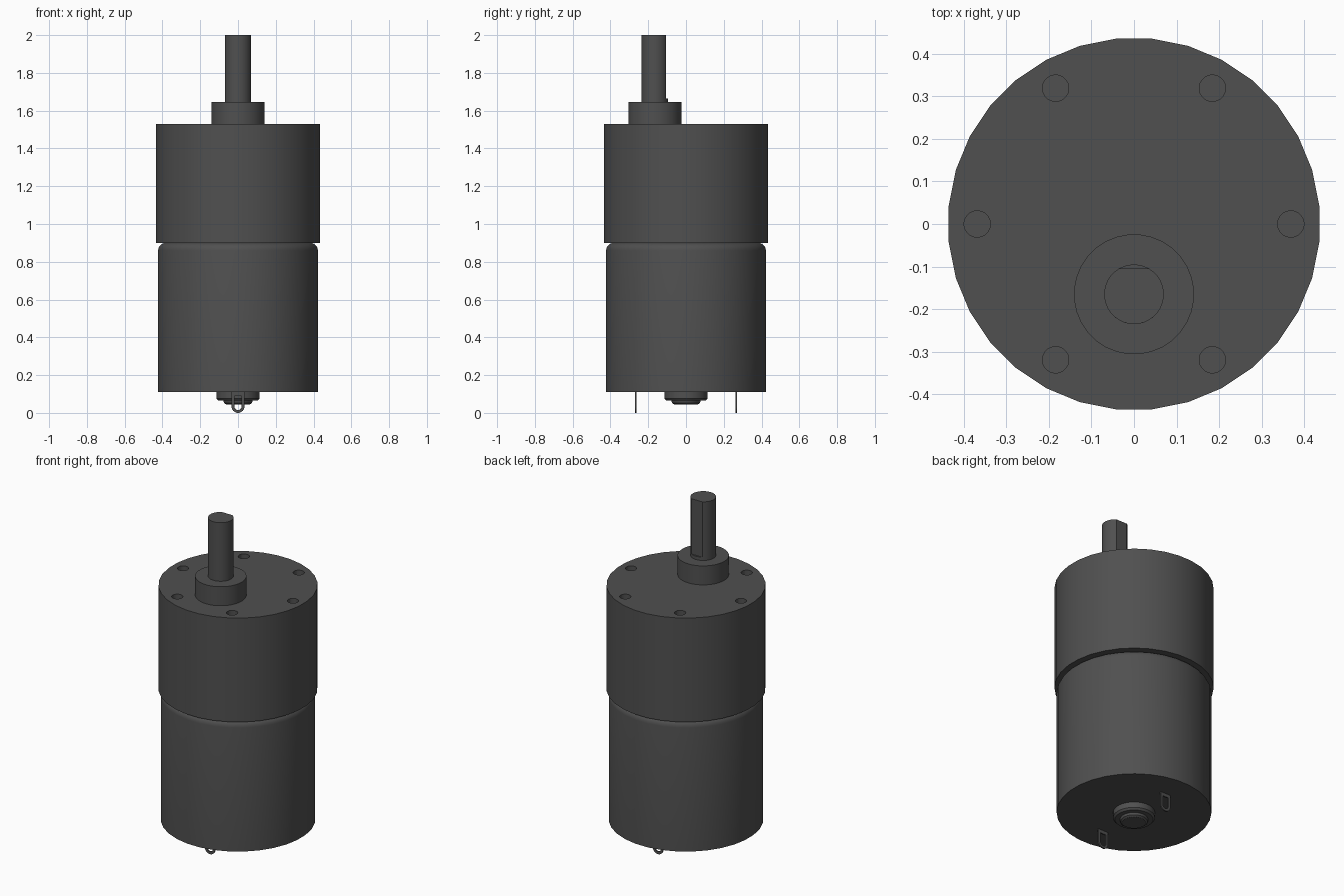
import bpy, bmesh, math

if "Cube" in bpy.data.objects:
    bpy.data.objects.remove(bpy.data.objects["Cube"])

SHAFT_Y = -0.165
metal = bpy.data.materials.new("dark_metal")
metal.diffuse_color = (0.08, 0.08, 0.08, 1)
metal.use_nodes = True
metal.node_tree.nodes["Principled BSDF"].inputs["Base Color"].default_value = metal.diffuse_color


def finish(name, bm, smooth=True):
    bmesh.ops.recalc_face_normals(bm, faces=bm.faces[:])
    me = bpy.data.meshes.new(name)
    bm.to_mesh(me)
    bm.free()
    me.materials.append(metal)
    ob = bpy.data.objects.new(name, me)
    bpy.context.collection.objects.link(ob)
    if smooth:
        shade(ob)
    return ob


def shade(ob):
    bpy.ops.object.select_all(action='DESELECT')
    ob.select_set(True)
    bpy.context.view_layer.objects.active = ob
    bpy.ops.object.shade_smooth_by_angle(angle=math.radians(35))


def circle(r, n, cx=0, cy=0):
    return [(cx + r * math.cos((i + 0.5) * math.tau / n),
             cy + r * math.sin((i + 0.5) * math.tau / n)) for i in range(n)]


def add_lathe(bm, profile, n=32, cx=0, cy=0):
    """Stack rings of (radius, z), joined by quads and capped at both ends."""
    rings = [[bm.verts.new((x, y, z)) for x, y in circle(r, n, cx, cy)]
             for r, z in profile]
    for a, b in zip(rings, rings[1:]):
        for i in range(n):
            j = (i + 1) % n
            bm.faces.new((a[i], a[j], b[j], b[i]))
    bm.faces.new(rings[0])
    bm.faces.new(rings[-1])


def lathe(name, profile, n=32, cx=0, cy=0):
    bm = bmesh.new()
    add_lathe(bm, profile, n, cx, cy)
    return finish(name, bm)


# Motor can with rounded upper shoulder
shoulder = [(0.385 + 0.04 * math.cos(a), 0.86 + 0.04 * math.sin(a))
            for a in (i * math.pi / 10 for i in range(6))]
lathe("motor_can", [(0.425, 0.11)] + shoulder)

# Rear bearing cap, stepped
lathe("rear_bearing", [(0.115, 0.115), (0.115, 0.076), (0.105, 0.065), (0.078, 0.065),
                       (0.074, 0.052), (0.064, 0.045)])

# Gearbox with six blind mounting holes
gearbox = lathe("gearbox", [(0.437, 0.90), (0.437, 1.53)])
bm = bmesh.new()
for k in range(6):
    a = k * math.pi / 3
    add_lathe(bm, [(0.031, 1.43), (0.031, 1.6)], 24,
              0.368 * math.cos(a), 0.368 * math.sin(a))
cutter = finish("hole_cutter", bm, smooth=False)
cutter.hide_render = True
mod = gearbox.modifiers.new("holes", 'BOOLEAN')
mod.operation = 'DIFFERENCE'
mod.solver = 'EXACT'
mod.object = cutter
bpy.context.view_layer.objects.active = gearbox
bpy.ops.object.modifier_apply(modifier=mod.name)
bpy.data.objects.remove(cutter)
shade(gearbox)

# Off-centre boss
lathe("shaft_boss", [(0.141, 1.525), (0.141, 1.645)], 32, 0, SHAFT_Y)

# Output shaft: round root, then a D-shaped section with a flat towards +y
lathe("shaft_root", [(0.07, 1.64), (0.07, 1.665)], 32, 0, SHAFT_Y)
bm = bmesh.new()
half = math.acos(0.06 / 0.07)
start, sweep = math.pi / 2 + half, math.tau - 2 * half
pts = [(0.07 * math.cos(start + sweep * i / 28), SHAFT_Y + 0.07 * math.sin(start + sweep * i / 28))
       for i in range(29)]
face = bm.faces.new([bm.verts.new((x, y, 1.66)) for x, y in pts])
ext = bmesh.ops.extrude_face_region(bm, geom=[face], use_keep_orig=True)
for v in ext["geom"]:
    if isinstance(v, bmesh.types.BMVert):
        v.co.z = 2.0
finish("output_shaft", bm)


# Solder terminals: thin looped tabs, rounded at the free end
def outline(r, top, n=16):
    arc = [(r * math.cos(math.pi + i * math.pi / n), 0.034 + r * math.sin(math.pi + i * math.pi / n))
           for i in range(n + 1)]
    return [(-r, top)] + arc + [(r, top)]


for name, y in (("front_terminal", -0.266), ("back_terminal", 0.266)):
    bm = bmesh.new()
    t = 0.004
    loops = [[bm.verts.new((x, y + s * t, z)) for x, z in outline(r, top)]
             for r, top, s in ((0.034, 0.115, -1), (0.034, 0.115, 1),
                               (0.019, 0.09, 1), (0.019, 0.09, -1))]
    n = len(loops[0])
    for k in range(4):
        a, b = loops[k], loops[(k + 1) % 4]
        for i in range(n):
            j = (i + 1) % n
            bm.faces.new((a[i], a[j], b[j], b[i]))
    finish(name, bm)
